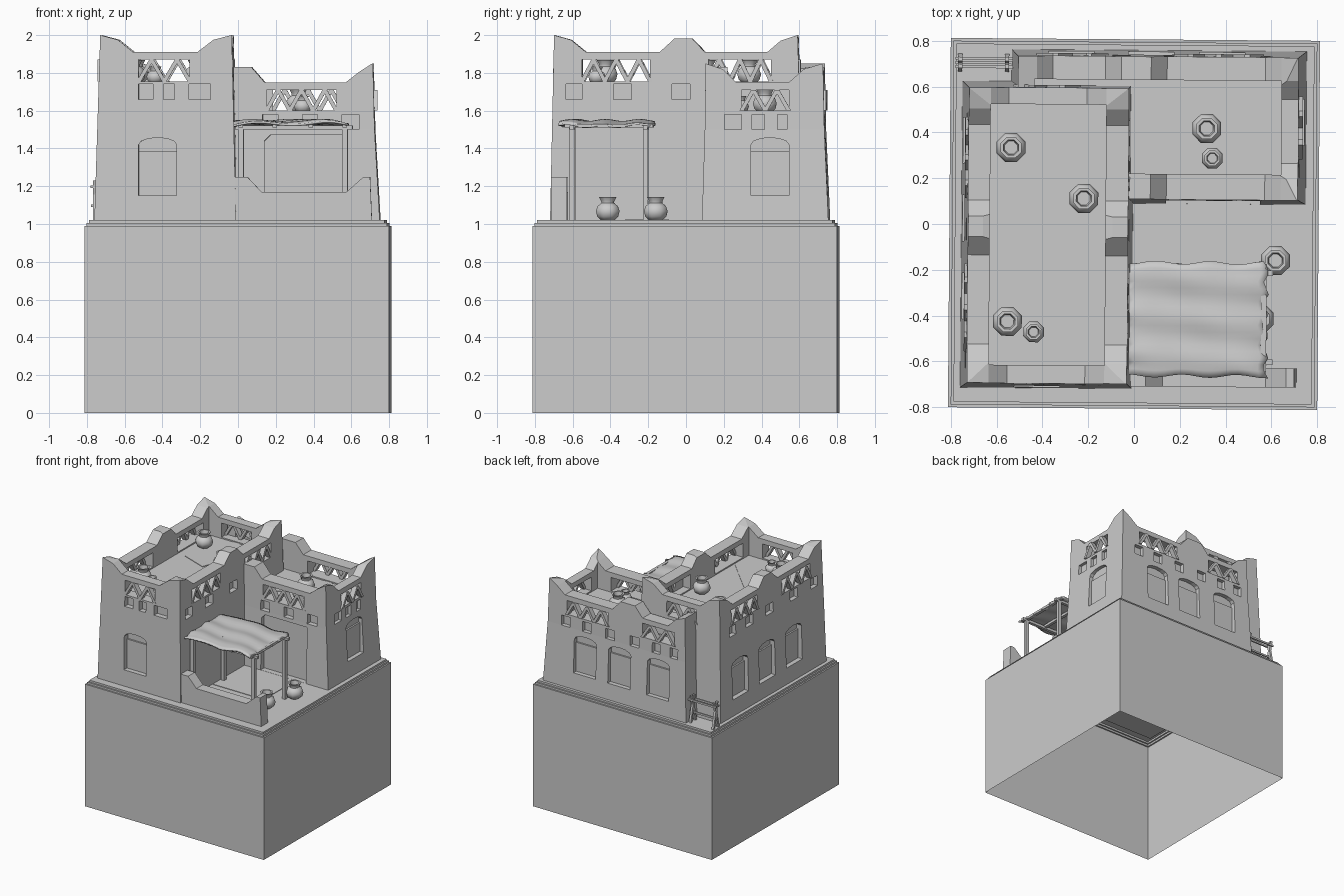
import bpy, bmesh, math
from mathutils import Matrix, Vector

if "Cube" in bpy.data.objects:
    bpy.data.objects.remove(bpy.data.objects["Cube"])


def finish(bm, name):
    bmesh.ops.recalc_face_normals(bm, faces=bm.faces)
    me = bpy.data.meshes.new(name)
    bm.to_mesh(me)
    bm.free()
    ob = bpy.data.objects.new(name, me)
    bpy.context.scene.collection.objects.link(ob)
    return ob


def place(axis, u, z, d):
    return {'y': (u, d, z), 'x': (d, u, z), 'z': (u, z, d)}[axis]


def prisms(name, parts):
    """Each part: outline in 2D, extrusion axis, start, end."""
    bm = bmesh.new()
    for pts, axis, a, b in parts:
        lo = [bm.verts.new(place(axis, u, z, a)) for u, z in pts]
        hi = [bm.verts.new(place(axis, u, z, b)) for u, z in pts]
        bm.faces.new(lo)
        bm.faces.new(hi)
        n = len(pts)
        for i in range(n):
            j = (i + 1) % n
            bm.faces.new((lo[i], lo[j], hi[j], hi[i]))
    return finish(bm, name)


def rect(u0, u1, z0, z1):
    return [(u0, z0), (u1, z0), (u1, z1), (u0, z1)]


def box(x0, x1, y0, y1, z0, z1):
    return (rect(x0, x1, y0, y1), 'z', z0, z1)


def loft(name, rings, bottom=True):
    """Stack of rectangles (x0, x1, y0, y1, z)."""
    bm = bmesh.new()
    loops = [[bm.verts.new((x, y, z)) for x, y in rect(x0, x1, y0, y1)] for x0, x1, y0, y1, z in rings]
    for p, q in zip(loops, loops[1:]):
        for i in range(4):
            j = (i + 1) % 4
            bm.faces.new((p[i], p[j], q[j], q[i]))
    bm.faces.new(loops[-1])
    if bottom:
        bm.faces.new(loops[0])
    return finish(bm, name)


def cut(ob, parts):
    c = prisms("cutter", parts)
    c.hide_render = True
    m = ob.modifiers.new("cut", 'BOOLEAN')
    m.operation, m.solver, m.object = 'DIFFERENCE', 'EXACT', c
    bpy.context.view_layer.objects.active = ob
    bpy.ops.object.modifier_apply(modifier=m.name)
    bpy.data.objects.remove(c)


def skyline(pts):
    """Everything above a parapet outline."""
    return [(-1.2, pts[0][1])] + pts + [(1.2, pts[-1][1]), (1.2, 2.3), (-1.2, 2.3)]


def arch(c, w, z0=1.15, z1=1.42, rise=0.037):
    return [(c - w, z0), (c + w, z0)] + [
        (c + w * math.cos(t * math.pi / 6), z1 + rise * math.sin(t * math.pi / 6)) for t in range(7)]


def lattice(name, axis, u0, u1, z0, z1, a, b, n):
    """Zigzag of slanted bars filling an opening."""
    s, w = (u1 - u0) / (2 * n), 0.012
    parts = []
    for i in range(2 * n):
        p, q = u0 + i * s, u0 + (i + 1) * s
        zp, zq = (z0, z1) if i % 2 == 0 else (z1, z0)
        parts.append(([(p - w, zp), (p + w, zp), (q + w, zq), (q - w, zq)], axis, a, b))
    prisms(name, parts)


def detail(body, name, walls, floor, z0, z1, hz0, hz1):
    """Windows, beam pockets and lattice openings on each wall."""
    cuts, shutters = [], []
    for k, (axis, face, inward, wins, pockets, opens) in enumerate(walls):
        for c in wins:
            cuts.append((arch(c, 0.1), axis, face - inward * 0.1, face + inward * 0.055))
            shutters.append((rect(c - .1, c + .1, 1.15, 1.385), axis, face + inward * .042, face + inward * .06))
        for p0, p1 in pockets:
            cuts.append((rect(p0, p1, hz0, hz1), axis, face - inward * 0.1, face + inward * 0.055))
        for o0, o1, n in opens:
            cuts.append((rect(o0, o1, z0, z1), axis, face - inward * 0.1, face + inward * 0.17))
            lattice(f"{name}_lattice_{k}", axis, o0, o1, z0, z1, face + inward * .015, face + inward * .055, n)
    cut(body, cuts)
    if shutters:
        prisms(name + "_shutters", shutters)


# stepped plinth, open underneath
s, t = 0.807, 0.783
loft("plinth", [(-s, s, -s, s, 0), (-s, s, -s, s, .99), (-t - .012, t + .012, -t - .012, t + .012, .99),
                (-t - .012, t + .012, -t - .012, t + .012, 1.005), (-t, t, -t, t, 1.005), (-t, t, -t, t, 1.02)], False)

# tall house on the left
tall = loft("tall_house", [(-.755, -.005, -.72, .62, 1.01), (-.723, -.028, -.698, .59, 2.03)])
cut(tall, [box(-.63, -.125, -.62, .52, 1.745, 2.2)])
cut(tall, [(skyline([(-.725, 2.0), (-.63, 1.975), (-.55, 1.91), (-.21, 1.91), (-.125, 1.975), (-.03, 2.0)]),
            'y', -1, 1)])
cut(tall, [(skyline([(-.70, 2.0), (-.61, 1.975), (-.53, 1.91), (-.14, 1.91), (-.06, 1.983), (.03, 1.983),
                     (.1, 1.91), (.43, 1.91), (.5, 1.97), (.59, 2.0)]), 'x', -1.1, 1)])
side_p = [(-.635, -.55), (-.385, -.29), (-.075, .02), (.18, .27), (.4, .48)]
side_o = [(-.55, -.19, 3), (.12, .45, 3)]
front_p = [(-.52, -.445), (-.39, -.33), (-.255, -.14)]
detail(tall, "tall_house", [
    ('y', -.72, 1, [-.42], front_p, [(-.52, -.25, 2)]),
    ('y', .62, -1, [], [], [(-.52, -.25, 2)]),
    ('x', -.755, 1, [-.32, .02, .36], side_p, side_o),
    ('x', -.005, -1, [], side_p[:3], side_o)], 1.745, 1.755, 1.87, 1.66, 1.74)

# lower house behind and to the right
low = loft("low_house", [(-.54, .75, .09, .76, 1.01), (-.52, .722, .105, .738, 1.5), (-.51, .712, .11, .73, 1.9)])
cut(low, [box(-1, -.06, -1, .585, .9, 2.2)])
cut(low, [box(-.44, .64, .22, .63, 1.59, 2.2)])
cut(low, [(skyline([(-.51, 1.85), (-.43, 1.82), (-.36, 1.75), (-.13, 1.75), (-.06, 1.83), (.07, 1.83),
                    (.14, 1.75), (.57, 1.75), (.64, 1.805), (.71, 1.85)]), 'y', -1, 1)])
cut(low, [(skyline([(.11, 1.85), (.2, 1.82), (.27, 1.75), (.55, 1.75), (.63, 1.82), (.73, 1.85)]), 'x', 0.2, 1)])
detail(low, "low_house", [
    ('y', .09, 1, [], [(.13, .21), (.34, .42), (.55, .64)], [(.15, .52, 3)]),
    ('y', .76, -1, [.38, .07, -.28], [(.52, .6), (.33, .41), (.12, .2), (-.1, -.02), (-.29, -.22), (-.45, -.38)],
     [(.18, .55, 3), (-.42, -.13, 2)]),
    ('x', .75, -1, [.45], [(.21, .3), (.355, .42), (.49, .54)], [(.30, .55, 2)])],
    1.59, 1.60, 1.71, 1.50, 1.58)
# doorway recess
cut(low, [([(.14, 1.021), (.55, 1.021), (.55, 1.47), (.17, 1.47), (.14, 1.44)], 'y', 0, .135)])

# courtyard wall
prisms("courtyard_wall", [([(-.02, 1.01), (.715, 1.01), (.705, 1.25), (.67, 1.25), (.58, 1.17), (.13, 1.17),
                            (.055, 1.25), (-.02, 1.25)], 'y', -.71, -.625)])

# awning frame and cloth
frame = [box(x - .014, x + .014, y - .014, y + .014, 1.01, 1.51) for x in (.02, .57) for y in (-.6, -.21)]
frame += [box(-.01, .61, y - .012, y + .012, 1.5, 1.522) for y in (-.6, -.21)]
frame += [box(x - .012, x + .012, -.64, -.17, 1.51, 1.53) for x in (.02, .2, .39, .57)]
prisms("awning_frame", frame)
bm = bmesh.new()
bmesh.ops.create_grid(bm, x_segments=20, y_segments=18, size=1)
for v in bm.verts:
    u, w = v.co.x, v.co.y
    x = .275 + u * (.305 + .012 * math.sin(w * 17) * abs(u) ** 4)
    y = -.415 + w * (.248 + .007 * math.sin(u * 8) * abs(w) ** 4)
    z = 1.543 + .008 * math.sin(u * 5 + w * 2) + .006 * math.cos(w * 9 + u) - .012 * abs(u) ** 6
    v.co = (x, y, z)
cloth = finish(bm, "awning_cloth")
sol = cloth.modifiers.new("thickness", 'SOLIDIFY')
sol.thickness = .012
smooth = [cloth]

# rugs on the roofs and in the courtyard
for cx, cy, z, w, h, deg in [(-.375, .285, 1.745, .225, .45, -20), (-.38, -.35, 1.745, .46, .235, -45),
                             (.24, .45, 1.59, .455, .23, 26), (.23, -.205, 1.02, .46, .23, 0)]:
    rug = prisms("rug", [box(-w / 2, w / 2, -h / 2, h / 2, 0, .004)])
    rug.data.transform(Matrix.Translation((cx, cy, z)) @ Matrix.Rotation(math.radians(deg), 4, 'Z'))

# clay jars, eight-sided lathe
profile = [(.038, 0), (.06, .02), (.068, .048), (.058, .075), (.037, .09), (.037, .1), (.05, .122), (.036, .122), (.03, .09)]
for x, y, z, k in [(.62, -.155, 1.02, 1), (.55, -.41, 1.02, 1), (-.54, .33, 1.745, 1), (-.22, .11, 1.745, 1),
                   (-.55, -.43, 1.745, 1), (-.435, -.475, 1.745, .72), (.315, .42, 1.59, 1), (.34, .29, 1.59, .72)]:
    bm = bmesh.new()
    rings = [[bm.verts.new((x + k * r * math.cos((i + .5) * math.pi / 4), y + k * r * math.sin((i + .5) * math.pi / 4),
                            z + k * h)) for i in range(8)] for r, h in profile]
    for p, q in zip(rings, rings[1:]):
        for i in range(8):
            bm.faces.new((p[i], p[i - 7], q[i - 7], q[i]))
    bm.faces.new(rings[0])
    bm.faces.new(rings[-1])
    smooth.append(finish(bm, "jar"))

# wooden trestle rack in the back left corner
rack = []
for x in (-.765, -.56):
    for d in (-1, 1):
        rack.append(([(.70 - d * .04, 1.015), (.70 - d * .022, 1.015), (.70 + d * .025, 1.23),
                      (.70 + d * .007, 1.23)], 'x', x - .009, x + .009))
rack += [box(-.785, -.535, y - .006, y + .006, z, z + .014) for y, z in ((.682, 1.19), (.718, 1.19), (.70, 1.09))]
prisms("trestle_rack", rack)

for o in smooth:
    bpy.ops.object.select_all(action='DESELECT')
    o.select_set(True)
    bpy.context.view_layer.objects.active = o
    bpy.ops.object.shade_smooth_by_angle(angle=math.radians(50))

# the whole building stands slightly turned
for o in bpy.data.objects:
    o.data.transform(Matrix.Rotation(math.radians(-.45), 4, 'Z'))
